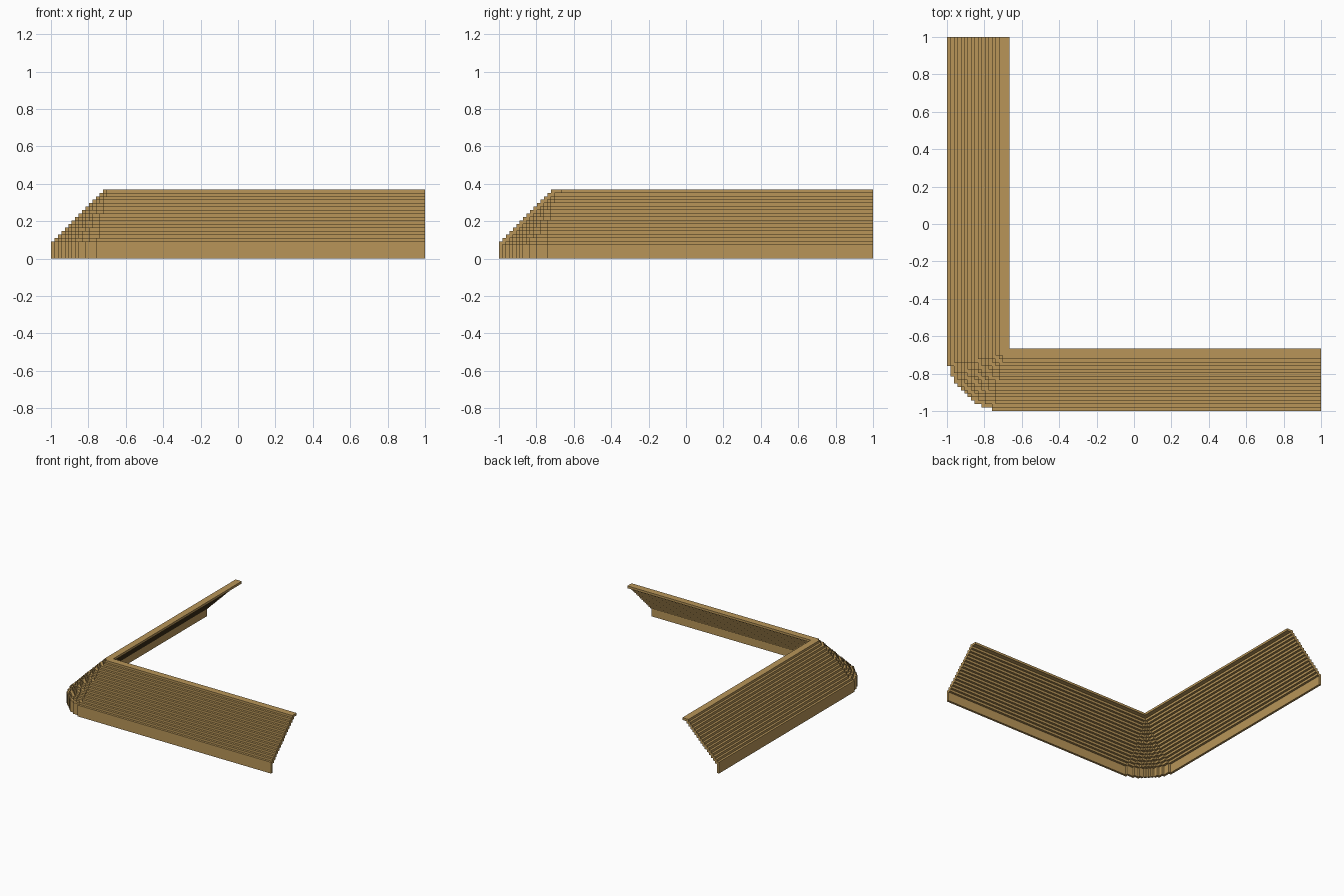
import bpy, bmesh, math

if "Cube" in bpy.data.objects:
    bpy.data.objects.remove(bpy.data.objects["Cube"])

U = 1 / 54          # one step of the staircase
N = 18              # steps from the outer edge to the inner edge of each arm
WALL, LAYERS = 4, 20

# Plan grid: 18 small cells, then one long cell running to the end of the arm
edges = [-1 + i * U for i in range(N + 1)] + [1.0]


def filled(i, j, layer):
    """True where the stepped shell is solid; the corner is a quarter cone."""
    if not (0 <= i <= N and 0 <= j <= N and 0 <= layer < LAYERS):
        return False
    if i == N and j == N:                      # open inside of the L
        return False
    d = math.hypot(max(17 - i, 0), max(17 - j, 0))
    if layer < WALL:                           # upright thin skirt
        return 16.45 <= d < 17.5
    k = layer - WALL                           # sloped steps
    inner = -1 if layer == LAYERS - 1 else 15.5 - k
    return inner <= d < 17.5 - k


bm = bmesh.new()
verts = {}


def vert(i, j, l):
    if (i, j, l) not in verts:
        verts[i, j, l] = bm.verts.new((edges[i], edges[j], l * U))
    return verts[i, j, l]


# Outward face of each solid cell: neighbour direction and its four corners
SIDES = {
    (-1, 0, 0): ((0, 0, 0), (0, 0, 1), (0, 1, 1), (0, 1, 0)),
    (1, 0, 0): ((1, 0, 0), (1, 1, 0), (1, 1, 1), (1, 0, 1)),
    (0, -1, 0): ((0, 0, 0), (1, 0, 0), (1, 0, 1), (0, 0, 1)),
    (0, 1, 0): ((0, 1, 0), (0, 1, 1), (1, 1, 1), (1, 1, 0)),
    (0, 0, -1): ((0, 0, 0), (0, 1, 0), (1, 1, 0), (1, 0, 0)),
    (0, 0, 1): ((0, 0, 1), (1, 0, 1), (1, 1, 1), (0, 1, 1)),
}

# Skin of the stepped shell
for l in range(LAYERS):
    for i in range(N + 1):
        for j in range(N + 1):
            if not filled(i, j, l):
                continue
            for (a, b, c), quad in SIDES.items():
                if not filled(i + a, j + b, l + c):
                    bm.faces.new([vert(i + p, j + q, l + r) for p, q, r in quad])

mesh = bpy.data.meshes.new("stepped_corner_roof")
bm.to_mesh(mesh)
bm.free()

# Single tan colour
tan = bpy.data.materials.new("tan_wood")
tan.diffuse_color = (0.479, 0.301, 0.098, 1)
tan.use_nodes = True
tan.node_tree.nodes["Principled BSDF"].inputs["Base Color"].default_value = tan.diffuse_color
mesh.materials.append(tan)

roof = bpy.data.objects.new("stepped_corner_roof", mesh)
bpy.context.collection.objects.link(roof)
